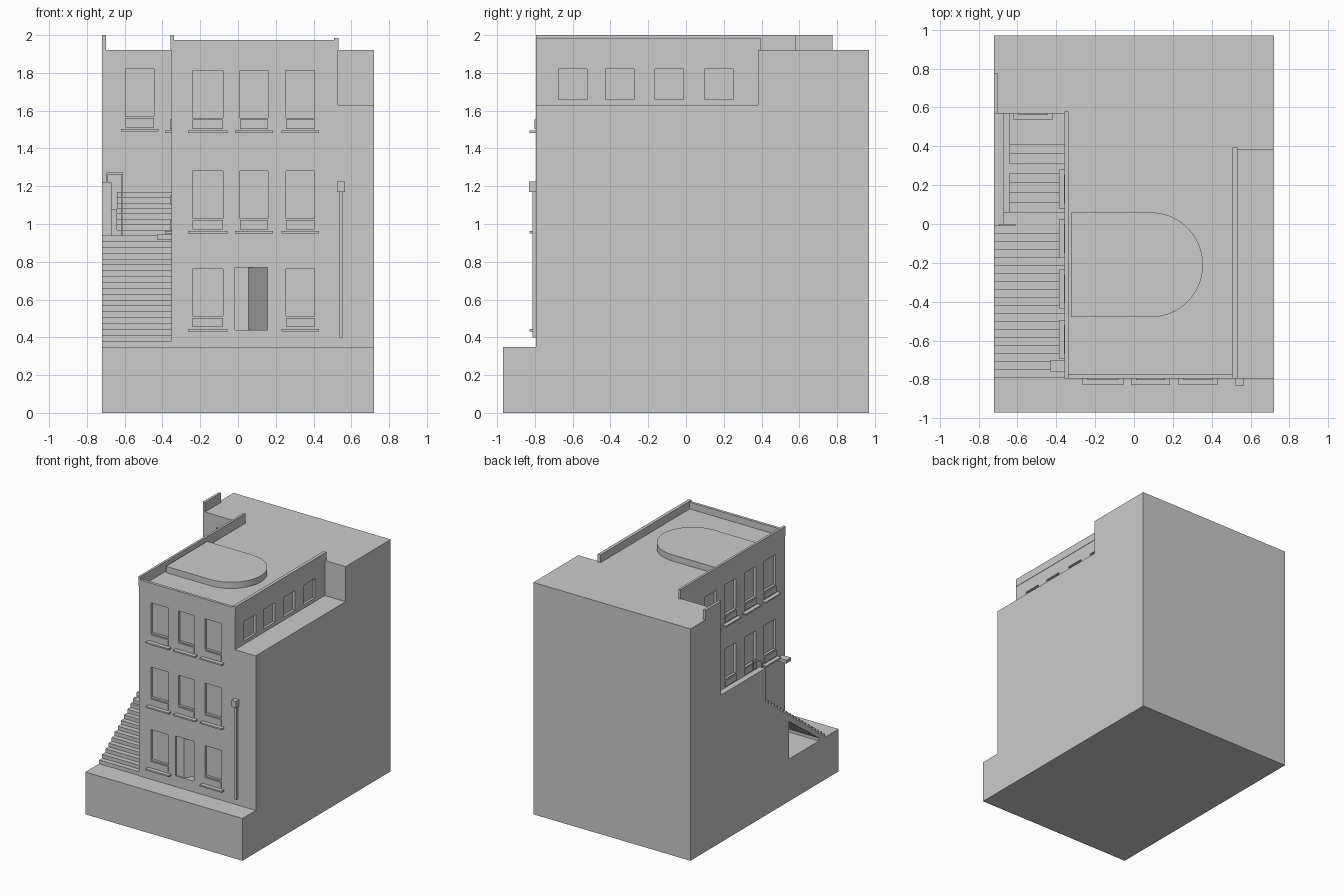
import bpy, bmesh, math
from mathutils import Vector

cube = bpy.data.objects.get("Cube")
if cube:
    bpy.data.objects.remove(cube, do_unlink=True)

stone = bpy.data.materials.new("pale_grey")
stone.use_nodes = True
stone.diffuse_color = (0.6, 0.6, 0.6, 1)
stone.node_tree.nodes["Principled BSDF"].inputs["Base Color"].default_value = (0.6, 0.6, 0.6, 1)


def prism(name, outline, start, end, axis):
    """Extrude a 2D outline from start to end along axis 'x' (outline y,z) or 'z' (outline x,y)."""
    bm = bmesh.new()
    place = (lambda a, b: (start, a, b)) if axis == "x" else (lambda a, b: (a, b, start))
    face = bm.faces.new([bm.verts.new(place(a, b)) for a, b in outline])
    out = bmesh.ops.extrude_face_region(bm, geom=[face])
    shift = Vector((end - start, 0, 0)) if axis == "x" else Vector((0, 0, end - start))
    bmesh.ops.translate(bm, vec=shift, verts=[v for v in out["geom"] if isinstance(v, bmesh.types.BMVert)])
    bmesh.ops.recalc_face_normals(bm, faces=bm.faces[:])
    mesh = bpy.data.meshes.new(name)
    bm.to_mesh(mesh)
    bm.free()
    mesh.materials.append(stone)
    obj = bpy.data.objects.new(name, mesh)
    bpy.context.collection.objects.link(obj)
    return obj


def box(name, x0, x1, y0, y1, z0, z1):
    return prism(name, [(x0, y0), (x1, y0), (x1, y1), (x0, y1)], z0, z1, "z")


def carve(target, cutter):
    """Subtract the cutter from the target and delete it."""
    cutter.hide_render = True
    mod = target.modifiers.new("cut", "BOOLEAN")
    mod.operation, mod.solver, mod.object = "DIFFERENCE", "EXACT", cutter
    bpy.context.view_layer.objects.active = target
    bpy.ops.object.modifier_apply(modifier=mod.name)
    bpy.data.objects.remove(cutter, do_unlink=True)


FRONT, LEFT_WALL, RIGHT_WALL, BACK = -0.795, -0.352, 0.53, 0.57
GROUND, ROOF, LANDING = 0.35, 1.92, 0.94

# Main mass with the forecourt, stairwell and side terrace cut away
house = box("house_body", -0.72, 0.72, -0.97, 0.97, 0, ROOF)
carve(house, box("forecourt_cut", -1, 1, -1.2, FRONT, GROUND, 3))
carve(house, box("stairwell_cut", -1, LEFT_WALL, -1.2, BACK, GROUND, 3))
carve(house, box("terrace_cut", RIGHT_WALL, 1, -1.2, 0.38, 1.63, 3))


def wall_box(name, wall, c, w, z0, z1, inner, outer):
    """Box on a wall, measured inward and outward from its surface; c is its centre along the wall."""
    a, b = c - w / 2, c + w / 2
    if wall == "front":
        return box(name, a, b, FRONT - outer, FRONT + inner, z0, z1)
    if wall == "rear":
        return box(name, a, b, BACK - outer, BACK + inner, z0, z1)
    if wall == "left":
        return box(name, LEFT_WALL - outer, LEFT_WALL + inner, a, b, z0, z1)
    return box(name, RIGHT_WALL - inner, RIGHT_WALL + outer, a, b, z0, z1)


def window(wall, c, sill_z, width=0.15, sill=True):
    """Recessed pane over a raised panel and a projecting sill."""
    carve(house, wall_box("pane_cut", wall, c, width, sill_z + 0.08, sill_z + 0.33, 0.02, 0.2))
    wall_box("window_panel", wall, c, width, sill_z + 0.022, sill_z + 0.07, 0.002, 0.008)
    if sill:
        wall_box("window_sill", wall, c, width + 0.05, sill_z, sill_z + 0.012, 0.002, 0.034)


# Front windows, three columns by three storeys, the ground centre being the door
for row, z in enumerate((1.482, 0.95, 0.432)):
    for col, x in enumerate((-0.16, 0.085, 0.33)):
        if not (row == 2 and col == 1):
            window("front", x, z, 0.16 if col == 0 else 0.15)

# Stairwell side windows
for i, y in enumerate((0.18, -0.075, -0.335, -0.595)):
    window("left", y, 1.482)
    window("left", y, 1.08 if i == 0 else 0.95, sill=i > 0)
window("rear", -0.52, 1.49)

# Small terrace windows
for y in (-0.6, -0.35, -0.088, 0.175):
    carve(house, wall_box("pane_cut", "right", y, 0.152, 1.66, 1.82, 0.02, 0.2))

# Doorway with a shallow left jamb and a door standing open at an angle
doorway = [(-0.015, -0.9), (0.155, -0.9), (0.155, -0.69), (0.055, -0.785), (-0.015, -0.785)]
carve(house, prism("doorway_cut", doorway, 0.44, 0.77, "z"))


def steps(y0, z0, y1, z1, count):
    """Sawtooth outline of a flight of steps."""
    pts = [(y0, z0)]
    for i in range(count):
        y = y0 + (y1 - y0) * i / count
        z = z0 + (z1 - z0) * (i + 1) / count
        pts += [(y, z), (y0 + (y1 - y0) * (i + 1) / count, z)]
    return pts


# Lower flight and landing, with an open triangular space underneath
lower = steps(-0.79, GROUND, -0.01, LANDING, 19)
lower += [(BACK, LANDING), (BACK, GROUND), (-0.32, GROUND), (-0.32, 0.66), (-0.71, 0.375), (-0.71, GROUND)]
prism("lower_stairs", lower, -0.72, LEFT_WALL, "x")

# Upper flight
upper = steps(0.06, LANDING, 0.46, 1.17, 8) + [(BACK, 1.17), (BACK, LANDING)]
prism("upper_stairs", upper, -0.64, LEFT_WALL, "x")
box("stair_side_ledge", -0.67, -0.64, 0.06, BACK, LANDING, 1.08)
box("stairwell_wall", -0.72, -0.67, -0.01, BACK, LANDING, 1.22)

# Stair rail
box("rail_top", -0.695, -0.61, -0.01, 0, 1.262, 1.272)
box("rail_inner_post", -0.618, -0.61, -0.01, 0, LANDING, 1.262)
box("rail_wall_post", -0.695, -0.687, -0.01, 0, 1.22, 1.262)

# Parapets
box("left_parapet", -0.357, -0.338, FRONT, 0.58, ROOF, 2.0)
box("right_parapet", 0.507, 0.533, FRONT, 0.395, ROOF, 1.985)
box("front_parapet", -0.338, 0.507, FRONT, -0.772, ROOF, 1.975)
box("rear_corner_parapet", -0.72, -0.70, BACK, 0.775, ROOF, 2.0)

# Raised roof platform with one rounded end
arc = [math.radians(-90 + 180 * i / 32) for i in range(33)]
platform = [(-0.325, 0.06), (-0.325, -0.48)]
platform += [(0.085 + 0.27 * math.cos(a), -0.21 + 0.27 * math.sin(a)) for a in arc]
prism("roof_platform", platform, ROOF, 1.972, "z")

# Drainpipe and hopper boxes
box("drainpipe", 0.537, 0.555, -0.812, FRONT, 0.4, 1.17)
box("drain_hopper", 0.523, 0.566, -0.832, FRONT, 1.17, 1.225)
box("left_hopper", -0.43, LEFT_WALL, -0.76, -0.7, 0.917, 0.945)
